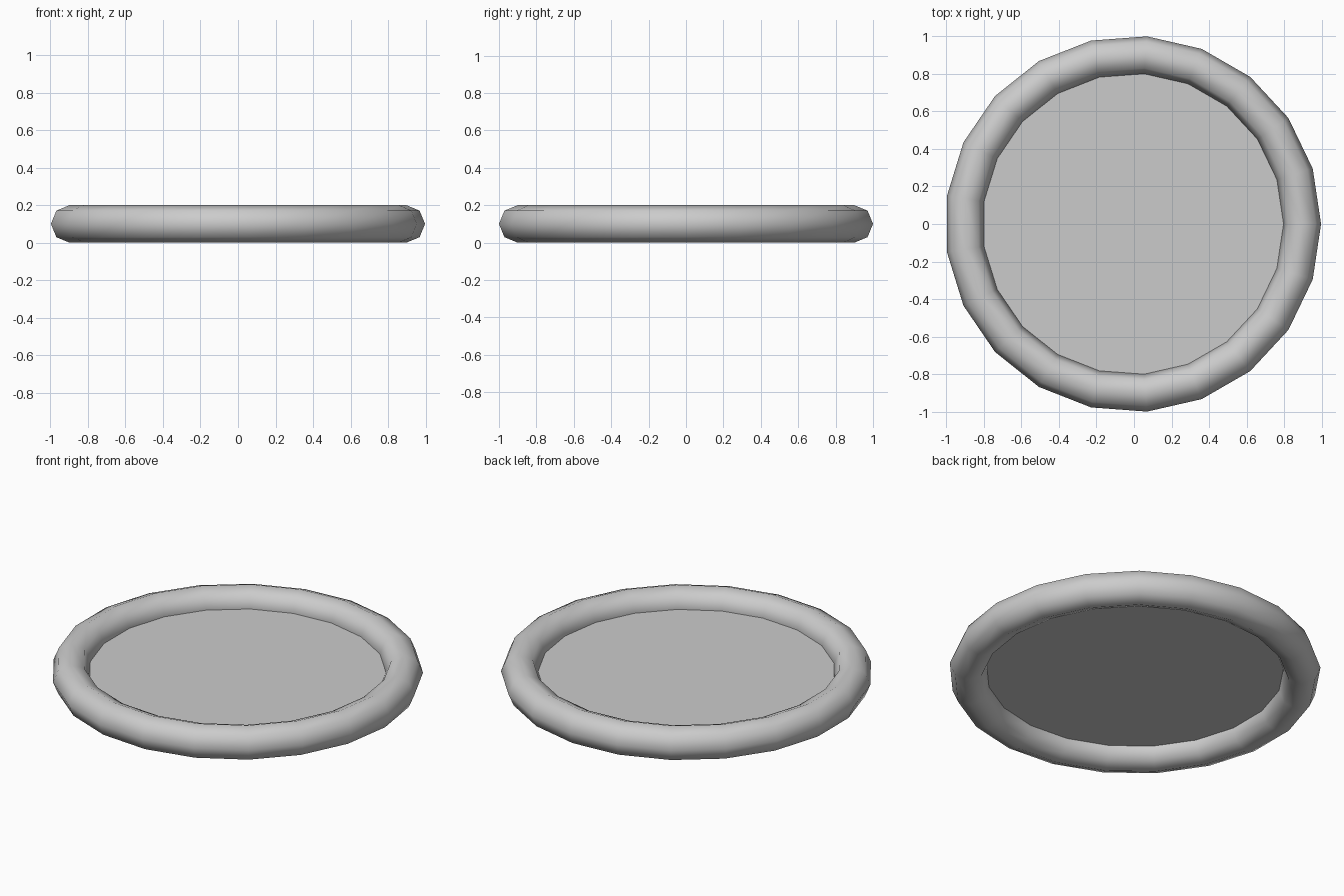
import bpy
import math

if "Cube" in bpy.data.objects:
    bpy.data.objects.remove(bpy.data.objects["Cube"])

SIDES = 21        # segments around the ring
TUBE_SIDES = 8    # segments of the tube section
OUTER = 1.0028
TUBE = 0.1
X_SHIFT = -0.0056  # odd side count: recentre the bounds on x = 0
CENTRE = (X_SHIFT, 0, TUBE)

# Rounded rim
bpy.ops.mesh.primitive_torus_add(
    major_segments=SIDES, minor_segments=TUBE_SIDES,
    major_radius=OUTER - TUBE, minor_radius=TUBE, location=CENTRE)
rim = bpy.context.object
rim.name = "rim"
bpy.ops.object.shade_smooth()

# Flat sheet spanning the inner edge of the rim at mid height
inner = OUTER - 2 * TUBE
points = [(inner * math.cos(2 * math.pi * i / SIDES),
           inner * math.sin(2 * math.pi * i / SIDES), 0) for i in range(SIDES)]
mesh = bpy.data.meshes.new("centre_panel")
mesh.from_pydata(points, [], [list(range(SIDES))])
panel = bpy.data.objects.new("centre_panel", mesh)
panel.location = CENTRE
bpy.context.collection.objects.link(panel)
